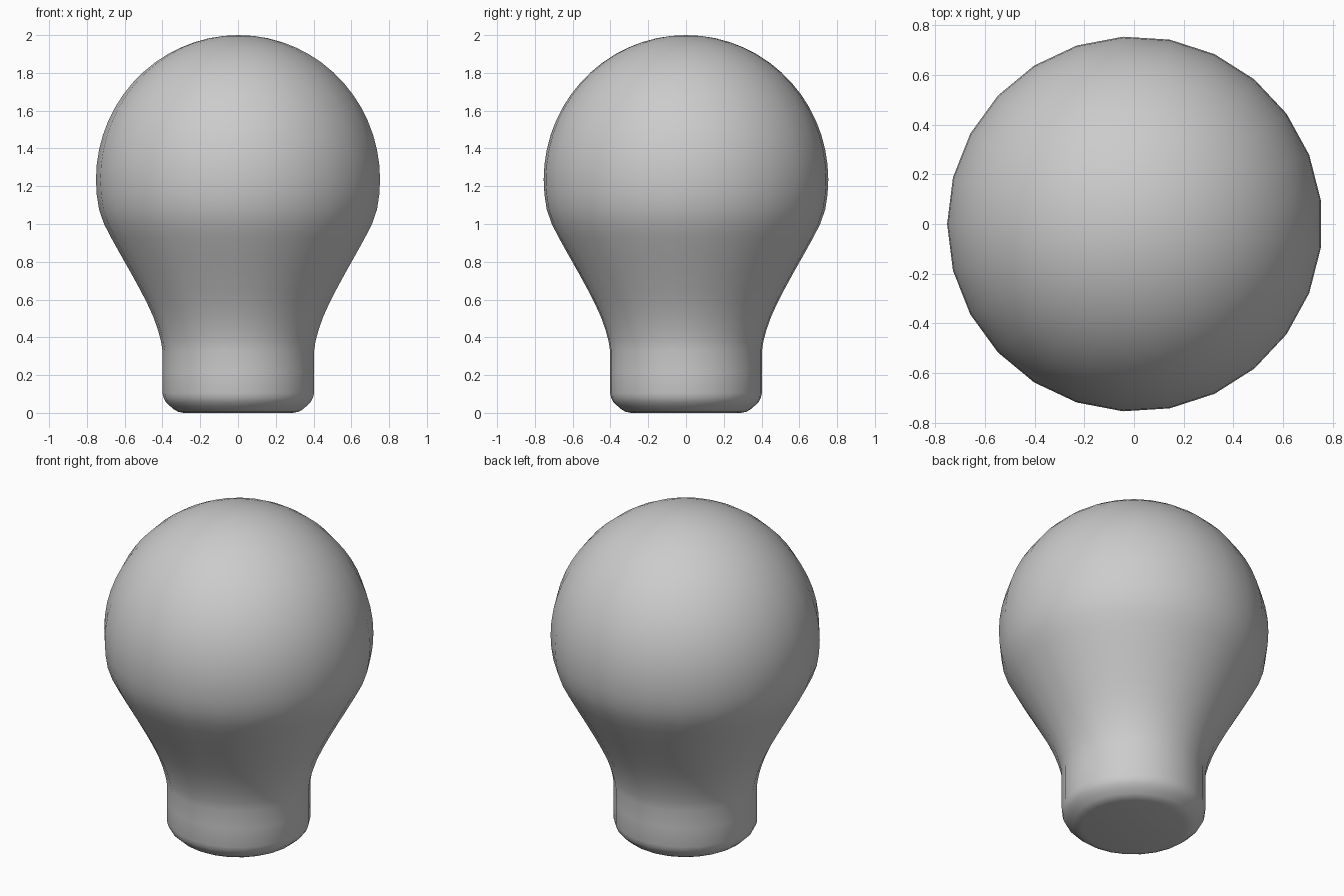
import bpy, bmesh, math

if "Cube" in bpy.data.objects:
    bpy.data.objects.remove(bpy.data.objects["Cube"])

SIDES = 25
SHIFT = 0.003  # odd side count: recentre the bounds on x

# Base, neck and flare profile (radius, height)
profile = [(0.29, 0.0), (0.32, 0.006), (0.342, 0.018), (0.365, 0.038), (0.386, 0.058),
           (0.397, 0.08), (0.403, 0.105), (0.403, 0.22), (0.403, 0.33), (0.411, 0.38),
           (0.427, 0.44), (0.452, 0.51), (0.484, 0.58), (0.52, 0.65),
           (0.572, 0.745), (0.626, 0.84), (0.676, 0.93), (0.712, 1.0)]

# Round globe profile, from just below the widest ring to the top
for i in range(17):
    a = math.radians(-12 + i * 6)
    profile.append((0.755 * math.cos(a), 1.235 + 0.765 * math.sin(a)))

# Lathe the profile
bm = bmesh.new()
rings = []
for r, z in profile:
    rings.append([bm.verts.new((r * math.cos(math.pi + j * math.tau / SIDES) + SHIFT,
                                r * math.sin(math.pi + j * math.tau / SIDES), z))
                  for j in range(SIDES)])
for lower, upper in zip(rings, rings[1:]):
    for j in range(SIDES):
        k = (j + 1) % SIDES
        bm.faces.new((lower[j], lower[k], upper[k], upper[j]))

# Flat underside and pole cap
bm.faces.new(rings[0][::-1])
pole = bm.verts.new((SHIFT, 0, 2.0))
for j in range(SIDES):
    bm.faces.new((rings[-1][j], rings[-1][(j + 1) % SIDES], pole))
bmesh.ops.recalc_face_normals(bm, faces=bm.faces)

mesh = bpy.data.meshes.new("rounded_bulb")
bm.to_mesh(mesh)
bm.free()
bulb = bpy.data.objects.new("rounded_bulb", mesh)
bpy.context.collection.objects.link(bulb)
mesh.shade_smooth()
